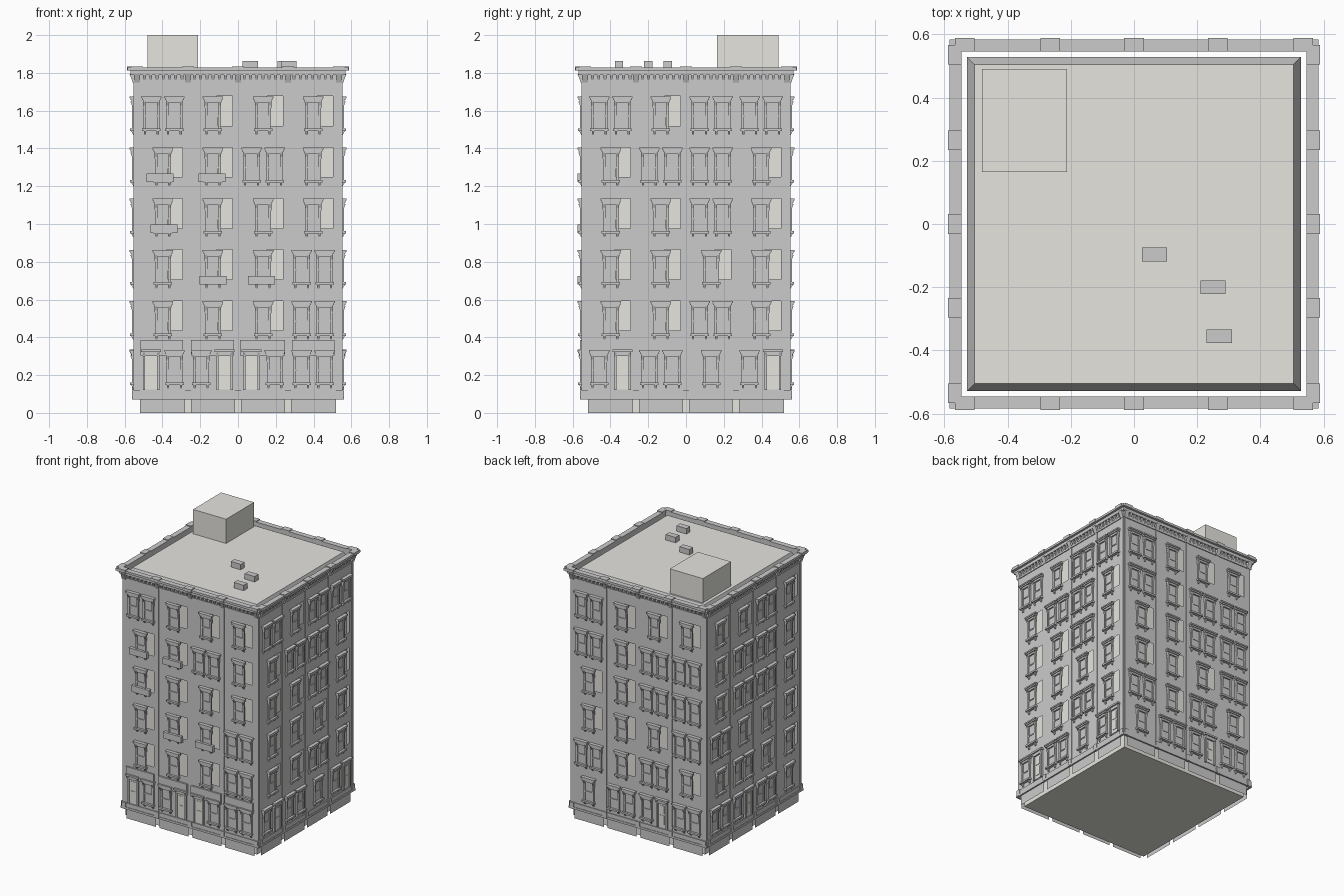
import bpy, bmesh, math
from mathutils import Matrix

if "Cube" in bpy.data.objects:
    bpy.data.objects.remove(bpy.data.objects["Cube"])

beige = bpy.data.materials.new("pale_plaster")
beige.diffuse_color = (0.79, 0.78, 0.735, 1)
beige.use_nodes = True
beige.node_tree.nodes["Principled BSDF"].inputs["Base Color"].default_value = beige.diffuse_color

WALL = 0.55
EDGES = [-0.55, -0.265, 0, 0.265, 0.55]
BAYS = [-0.398, -0.133, 0.133, 0.398]
FLOORS = [0.40 + 0.271 * k for k in range(5)]
POSTS = [-0.535, -0.265, 0, 0.265, 0.535]


def box(bm, x0, x1, d0, d1, z0, z1):
    """Box between x0..x1, outward distance d0..d1 (towards -y) and z0..z1."""
    m = Matrix.Translation(((x0 + x1) / 2, -(d0 + d1) / 2, (z0 + z1) / 2))
    m = m @ Matrix.Diagonal((x1 - x0, d1 - d0, z1 - z0, 1))
    bmesh.ops.create_cube(bm, size=1, matrix=m)


def cbox(bm, x, w, d0, d1, z0, z1):
    box(bm, x - w / 2, x + w / 2, d0, d1, z0, z1)


def sheet(bm, x0, x1, z0, z1, d=WALL):
    if x1 - x0 > 1e-4 and z1 - z0 > 1e-4:
        bm.faces.new([bm.verts.new(p) for p in
                      ((x0, -d, z0), (x1, -d, z0), (x1, -d, z1), (x0, -d, z1))])


def wedge(bm, x, w, d0, d1, z0, z1):
    """Scroll-like bracket: deep at the top, shallow at the bottom."""
    n = len(bm.verts)
    cbox(bm, x, w, d0, d1, z0, z1)
    bm.verts.ensure_lookup_table()
    for v in bm.verts[n:]:
        if v.co.z < (z0 + z1) / 2 and v.co.y < -(d0 + d1) / 2:
            v.co.y = -(d0 + (d1 - d0) * 0.3)


def finish(bm, name, turn=0, mat=None):
    bm.transform(Matrix.Rotation(math.radians(90 * turn), 4, 'Z'))
    me = bpy.data.meshes.new(name)
    bm.to_mesh(me)
    bm.free()
    ob = bpy.data.objects.new(name, me)
    bpy.context.collection.objects.link(ob)
    if mat:
        me.materials.append(mat)


def window(bm, x, z):
    """Framed sash window with hood, brackets and sill."""
    for s in (-1, 1):
        cbox(bm, x + s * 0.036, 0.013, WALL, 0.561, z + 0.02, z + 0.16)
        wedge(bm, x + s * 0.038, 0.012, WALL, 0.570, z + 0.13, z + 0.165)
        wedge(bm, x + s * 0.034, 0.011, WALL, 0.566, z - 0.012, z + 0.008)
    cbox(bm, x, 0.09, WALL, 0.564, z + 0.158, z + 0.172)          # frieze
    cbox(bm, x, 0.10, WALL, 0.570, z + 0.172, z + 0.182)          # hood
    cbox(bm, x, 0.108, WALL, 0.575, z + 0.182, z + 0.192)
    cbox(bm, x, 0.098, WALL, 0.572, z + 0.008, z + 0.021)         # sill
    cbox(bm, x, 0.056, WALL - 0.004, 0.556, z + 0.02, z + 0.085)  # lower sash
    cbox(bm, x, 0.060, WALL, 0.559, z + 0.082, z + 0.09)          # meeting rail
    cbox(bm, x, 0.060, WALL - 0.004, 0.553, z + 0.09, z + 0.16)


def door(frame, leaf, x):
    cbox(leaf, x, 0.064, WALL, 0.554, 0.125, 0.30)
    cbox(leaf, x, 0.036, 0.554, 0.557, 0.15, 0.215)
    cbox(leaf, x, 0.036, 0.554, 0.557, 0.23, 0.285)
    for s in (-1, 1):
        cbox(frame, x + s * 0.038, 0.012, WALL, 0.562, 0.12, 0.305)
        wedge(frame, x + s * 0.038, 0.012, WALL, 0.572, 0.285, 0.32)
    cbox(frame, x, 0.09, WALL, 0.565, 0.30, 0.322)
    cbox(frame, x, 0.105, WALL, 0.574, 0.322, 0.335)


# Per side: five upper floors from bottom to top, then ground floor.
# S single, D double, L door left, R door right
LAYOUT = [
    ("front", ["SSSD", "SSSD", "SSSS", "SSDS", "DSSS"], "LRLD"),
    ("right", ["SSDS", "SSSS", "SSDS", "SDDS", "DSDD"], "RDSR"),
    ("back", ["DSDS", "SSSD", "SSDD", "DSDD", "DSSS"], "SDRD"),
    ("left", ["SDSS", "DSSS", "SDDS", "SDDS", "SSDS"], "DRDS"),
]

for turn, (side, rows, ground) in enumerate(LAYOUT):
    wall, win, frame, leaf = (bmesh.new() for _ in range(4))
    levels = [0.38] + [z - 0.02 for z in FLOORS[1:]] + [1.82]
    # Upper wall sheets with openings, and their windows
    for k, row in enumerate(rows):
        z0, z1, zb = levels[k], levels[k + 1], FLOORS[k]
        for b, kind in enumerate(row):
            x0, x1, c = EDGES[b], EDGES[b + 1], BAYS[b]
            if kind == "D":
                sheet(wall, x0, x1, z0, z1)
                for s in (-1, 1):
                    window(win, c + s * 0.061, zb)
            else:
                h0, h1 = c + 0.02, c + 0.104
                g0, g1 = zb + 0.035, zb + 0.193
                sheet(wall, x0, h0, z0, z1)
                sheet(wall, h1, x1, z0, z1)
                sheet(wall, h0, h1, z0, g0)
                sheet(wall, h0, h1, g1, z1)
                window(win, c, zb)
    # Ground floor wall, windows and doors
    sheet(wall, -WALL, WALL, 0.07, 0.38)
    for c, kind in zip(BAYS, ground):
        if kind == "S":
            window(win, c, 0.14)
        elif kind == "D":
            for s in (-1, 1):
                window(win, c + s * 0.061, 0.14)
        else:
            s = -1 if kind == "L" else 1
            door(frame, leaf, c + s * 0.062)
            window(win, c - s * 0.062, 0.14)
    finish(wall, side + "_wall", turn)
    finish(win, side + "_windows", turn)
    finish(frame, side + "_door_frames", turn)
    finish(leaf, side + "_doors", turn, beige)

    # Plinth panels, base moulding and thin pilasters
    base = bmesh.new()
    for x0, x1 in ((-0.52, -0.28), (-0.25, -0.015), (0.015, 0.25), (0.28, 0.52)):
        sheet(base, x0, x1, 0, 0.07)
    box(base, -0.56, 0.55, 0.545, 0.56, 0.07, 0.085)
    box(base, -0.556, 0.55, 0.545, 0.556, 0.085, 0.115)
    for x in POSTS:
        cbox(base, x, 0.030, 0.545, 0.562, 0.072, 0.118)
        cbox(base, x, 0.018, WALL, 0.554, 0.118, 1.75)
    finish(base, side + "_base_and_pilasters", turn)

    # Cornice with dentils and post brackets
    cor = bmesh.new()
    box(cor, -0.556, 0.55, WALL, 0.556, 1.748, 1.762)
    box(cor, -0.568, 0.55, WALL, 0.568, 1.79, 1.812)
    box(cor, -0.584, 0.545, 0.545, 0.584, 1.812, 1.828)
    for i in range(33):
        wedge(cor, -0.528 + i * 0.033, 0.015, WALL, 0.566, 1.762, 1.79)
    for x in POSTS:
        wedge(cor, x, 0.030, WALL, 0.574, 1.75, 1.795)
        cbox(cor, x, 0.062, 0.545, 0.588, 1.812, 1.834)
    finish(cor, side + "_cornice", turn)

# Shop fascia boards over the ground floor bays on the front
bm = bmesh.new()
for x0, x1 in ((-0.515, -0.29), (-0.25, -0.022), (0.01, 0.25), (0.285, 0.51)):
    box(bm, x0, x1, WALL, 0.562, 0.305, 0.385)
finish(bm, "shop_fascias")

# Window boxes on the front
bm = bmesh.new()
for x, z in ((-0.412, 1.222), (-0.137, 1.222), (-0.392, 0.952), (-0.132, 0.68), (0.125, 0.68)):
    cbox(bm, x, 0.143, WALL, 0.574, z, z + 0.046)
finish(bm, "window_boxes")

# Inner core with flat roof
bm = bmesh.new()
box(bm, -0.52, 0.52, -0.52, 0.52, 0, 1.77)
box(bm, -0.504, 0.504, -0.504, 0.504, 1.77, 1.822)
finish(bm, "inner_core_and_roof", 0, beige)

# Sloped roof edge
bm = bmesh.new()
m = Matrix.Translation((0, 0, 1.7975)) @ Matrix.Rotation(math.pi / 4, 4, 'Z')
bmesh.ops.create_cone(bm, cap_ends=False, segments=4, radius1=0.528 * math.sqrt(2),
                      radius2=0.504 * math.sqrt(2), depth=0.05, matrix=m)
finish(bm, "sloped_roof_edge")

# Roof hut
bm = bmesh.new()
box(bm, -0.48, -0.212, -0.49, -0.165, 1.81, 2.0)
finish(bm, "roof_hut", 0, beige)

# Roof vents
bm = bmesh.new()
for x, y in ((0.065, -0.097), (0.25, -0.2), (0.27, -0.355)):
    cbox(bm, x, 0.08, -y - 0.022, -y + 0.022, 1.81, 1.862)
finish(bm, "roof_vents")
